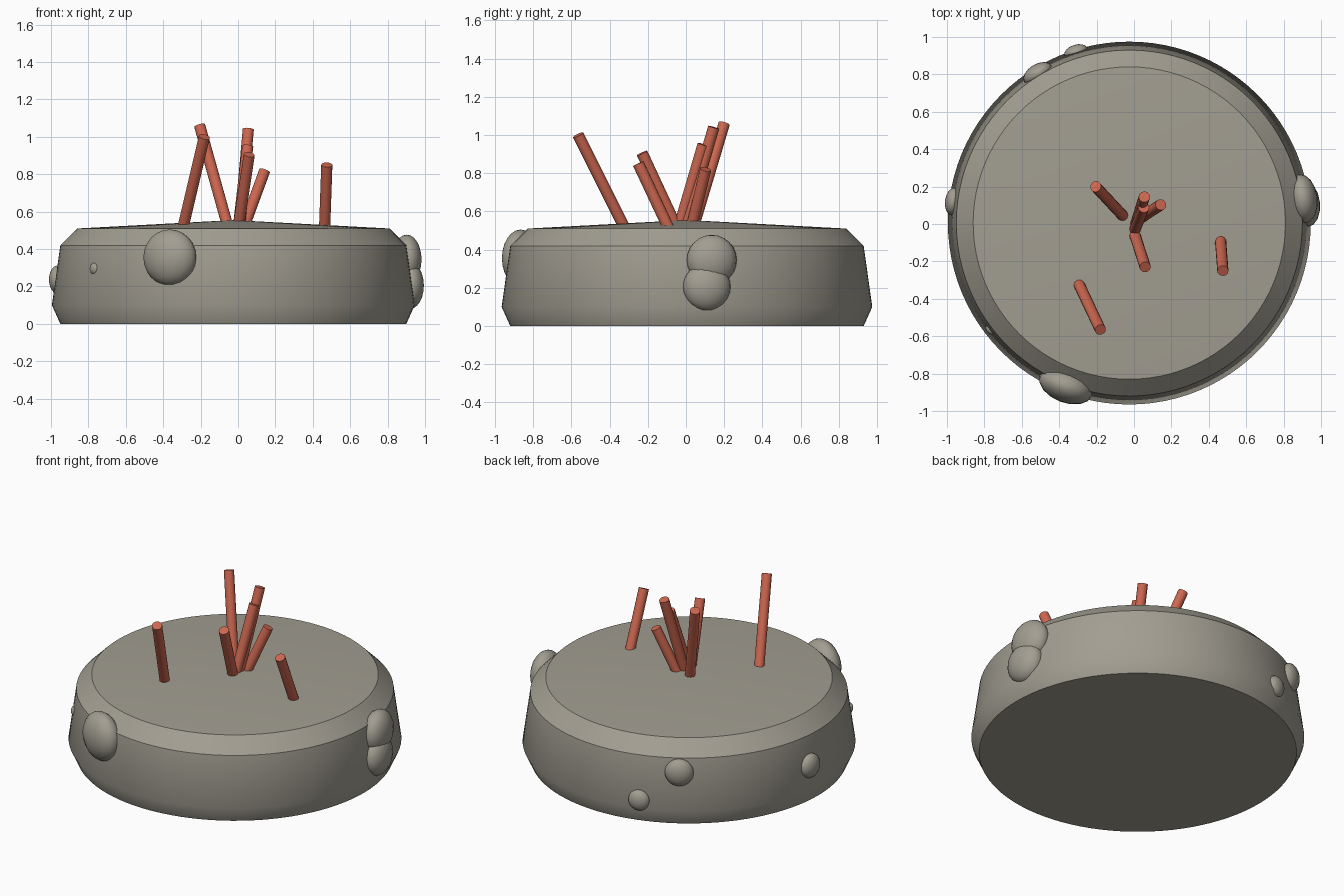
import bpy, bmesh, math
from mathutils import Vector, Matrix

if "Cube" in bpy.data.objects:
    bpy.data.objects.remove(bpy.data.objects["Cube"])

CX, CY = -0.025, 0.005


def material(name, col):
    m = bpy.data.materials.new(name)
    m.diffuse_color = (*col, 1)
    m.use_nodes = True
    m.node_tree.nodes["Principled BSDF"].inputs["Base Color"].default_value = m.diffuse_color
    return m


stone = material("warm grey stone", (0.36, 0.34, 0.285))
red = material("terracotta red", (0.61, 0.135, 0.08))


def finish(bm, name, mat, angle):
    bmesh.ops.recalc_face_normals(bm, faces=bm.faces)
    me = bpy.data.meshes.new(name)
    bm.to_mesh(me)
    bm.free()
    ob = bpy.data.objects.new(name, me)
    bpy.context.collection.objects.link(ob)
    me.materials.append(mat)
    bpy.ops.object.select_all(action='DESELECT')
    ob.select_set(True)
    bpy.context.view_layer.objects.active = ob
    bpy.ops.object.shade_smooth_by_angle(angle=math.radians(angle))
    return ob


# Round stone base: lathed profile with a shallow conical top
PROFILE = [(0.925, 0), (0.97, 0.1), (0.925, 0.42), (0.835, 0.51)]
SEG = 96
bm = bmesh.new()
rings = []
for r, z in PROFILE:
    rings.append([bm.verts.new((CX + r * math.cos(2 * math.pi * i / SEG),
                                CY + r * math.sin(2 * math.pi * i / SEG), z))
                  for i in range(SEG)])
apex = bm.verts.new((CX, CY, 0.555))
bm.faces.new(rings[0])
for i in range(SEG):
    j = (i + 1) % SEG
    for a, b in zip(rings, rings[1:]):
        bm.faces.new((a[i], a[j], b[j], b[i]))
    bm.faces.new((rings[-1][i], rings[-1][j], apex))
finish(bm, "stone_base", stone, 35)


# Flattened pebbles embedded in the rim: angle, distance, height, radius
PEBBLES = [(248.7, 0.934, 0.355, 0.150), (8.0, 0.936, 0.345, 0.132),
           (6.3, 0.950, 0.205, 0.125), (121.5, 0.937, 0.333, 0.085),
           (107.3, 0.958, 0.145, 0.065), (173.0, 0.948, 0.237, 0.075),
           (217.5, 0.939, 0.295, 0.030)]
for n, (ang, d, z, r) in enumerate(PEBBLES, 1):
    a = math.radians(ang)
    mat = (Matrix.Translation((CX + d * math.cos(a), CY + d * math.sin(a), z))
           @ Matrix.Rotation(a, 4, 'Z') @ Matrix.Diagonal((0.6, 1, 1, 1)))
    bm = bmesh.new()
    bmesh.ops.create_uvsphere(bm, u_segments=16, v_segments=12, radius=r, matrix=mat)
    finish(bm, f"pebble_{n}", stone, 60)


# Leaning red stalks: base point, tip point
STALKS = [((-0.06, 0.045, 0.54), (-0.205, 0.20, 1.06)),
          ((0.01, 0.0, 0.54), (0.055, 0.145, 1.04)),
          ((0.005, -0.03, 0.54), (0.052, 0.09, 0.95)),
          ((0.005, -0.06, 0.54), (0.06, -0.23, 0.905)),
          ((0.04, 0.035, 0.54), (0.143, 0.103, 0.82)),
          ((0.463, -0.09, 0.51), (0.475, -0.25, 0.85)),
          ((-0.293, -0.325, 0.52), (-0.18, -0.565, 1.0))]
for n, (p, q) in enumerate(STALKS, 1):
    p, q = Vector(p), Vector(q)
    v = q - p
    mat = Matrix.Translation((p + q) / 2) @ v.to_track_quat('Z', 'Y').to_matrix().to_4x4()
    bm = bmesh.new()
    bmesh.ops.create_cone(bm, cap_ends=True, segments=16, radius1=0.03,
                          radius2=0.03, depth=v.length, matrix=mat)
    finish(bm, f"stalk_{n}", red, 35)
